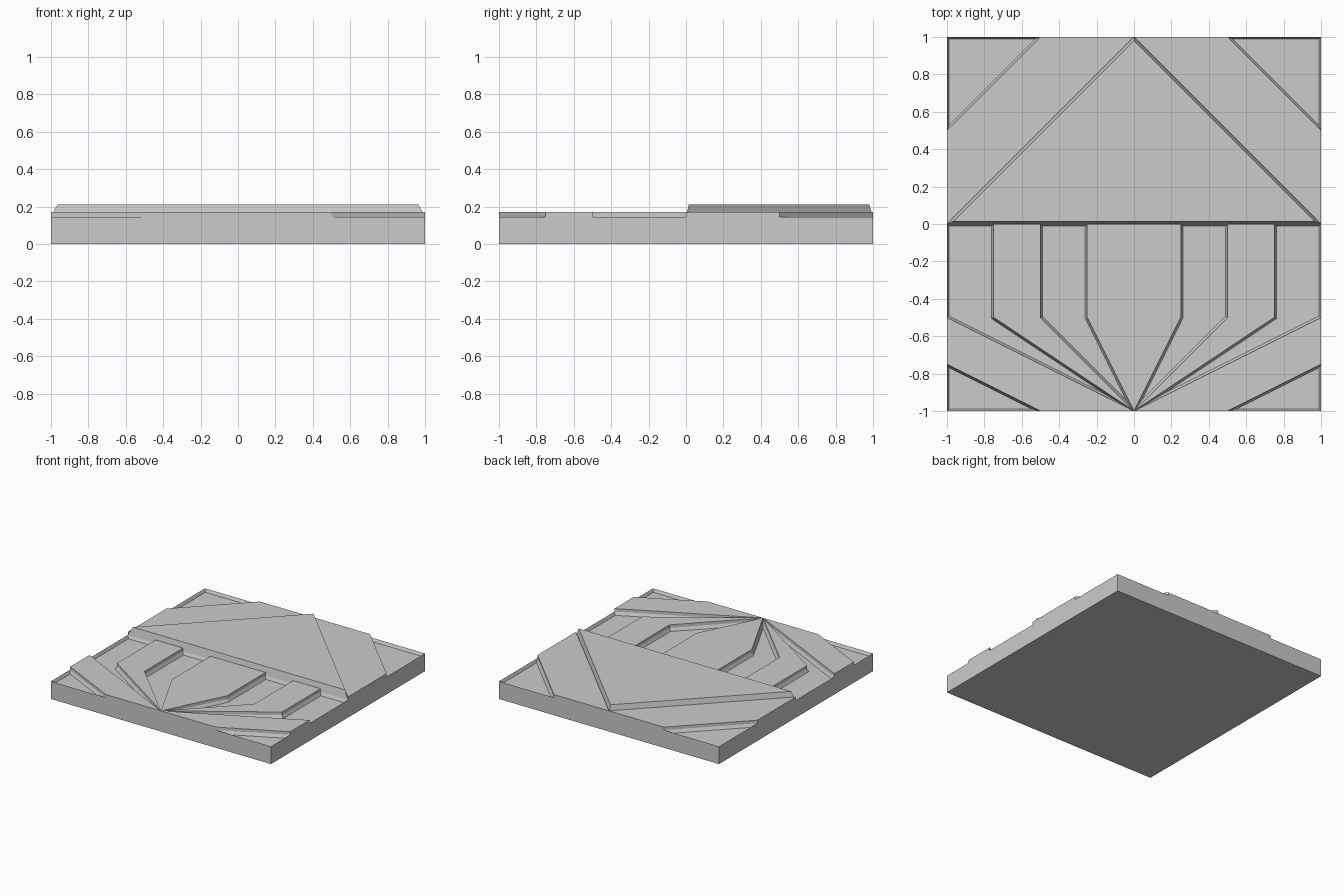
import bpy, bmesh
from mathutils import Vector

if "Cube" in bpy.data.objects:
    bpy.data.objects.remove(bpy.data.objects["Cube"])

RIM, PANEL, FLOOR, PEAK = 0.145, 0.17, 0.12, 0.212


def finish(bm, name):
    bmesh.ops.recalc_face_normals(bm, faces=bm.faces)
    mesh = bpy.data.meshes.new(name)
    bm.to_mesh(mesh)
    bm.free()
    ob = bpy.data.objects.new(name, mesh)
    bpy.context.collection.objects.link(ob)
    return ob


def mirror(poly):
    return [(-x, y) for x, y in reversed(poly)]


def inset(poly, d):
    """Move every side of a counter-clockwise outline inward by d."""
    pts = [Vector(p) for p in poly]
    out = []
    for i, p in enumerate(pts):
        a = (p - pts[i - 1]).normalized()
        b = (pts[(i + 1) % len(pts)] - p).normalized()
        na, nb = Vector((-a.y, a.x)), Vector((-b.y, b.x))
        out.append(p + (na + nb) * d / (1 + na.dot(nb)))
    return out


def loft(name, low, z0, high, z1, cap=True, base=False):
    """Side walls from one outline to another, closed by end faces."""
    bm = bmesh.new()
    a = [bm.verts.new((p[0], p[1], z0)) for p in low]
    b = [bm.verts.new((p[0], p[1], z1)) for p in high]
    n = len(a)
    for i in range(n):
        j = (i + 1) % n
        bm.faces.new((a[i], a[j], b[j], b[i]))
    if cap:
        bm.faces.new(b)
    if base:
        bm.faces.new(a[::-1])
    ob = finish(bm, name)
    return ob


# Outer slab, its top is made of the pans and panels below
square = [(-1, -1), (1, -1), (1, 1), (-1, 1)]
loft("slab", square, 0, square, RIM, cap=False, base=True)

# Large raised triangle with sloped sides
tri = [(-1, 0), (1, 0), (0, 1)]
loft("raised_triangle", tri, RIM, inset(tri, 0.0145), PEAK)

# Sunken pans with sloped rims, mirrored left and right
pans = {
    "inner_channel": [(0.25, 0), (0.25, -0.5), (0, -1), (0.5, -0.5), (0.5, 0)],
    "outer_channel": [(0.75, 0), (0.75, -0.5), (0, -1), (1, -0.5), (1, 0)],
    "front_corner_pan": [(0.5, -1), (1, -1), (1, -0.75)],
    "back_corner_pan": [(1, 0.5), (1, 1), (0.5, 1)],
}
for name, poly in pans.items():
    for side, p in (("right", poly), ("left", mirror(poly))):
        ob = loft(f"{name}_{side}", p, RIM, inset(p, 0.012), FLOOR)
        # floors face upward
        if sum(f.normal.z * f.area for f in ob.data.polygons) < 0:
            ob.data.flip_normals()

# Flat raised panels with upright walls
panels = {
    "fan_blade": [(0.5, 0), (0.5, -0.5), (0, -1), (0.75, -0.5), (0.75, 0)],
    "front_band": [(0, -1), (0.5, -1), (1, -0.75), (1, -0.5)],
    "back_band": [(1, 0), (1, 0.5), (0.5, 1), (0, 1)],
}
for name, poly in panels.items():
    for side, p in (("right", poly), ("left", mirror(poly))):
        loft(f"{name}_{side}", p, RIM, p, PANEL)
centre = [(-0.25, 0), (-0.25, -0.5), (0, -1), (0.25, -0.5), (0.25, 0)]
loft("fan_centre", centre, RIM, centre, PANEL)
